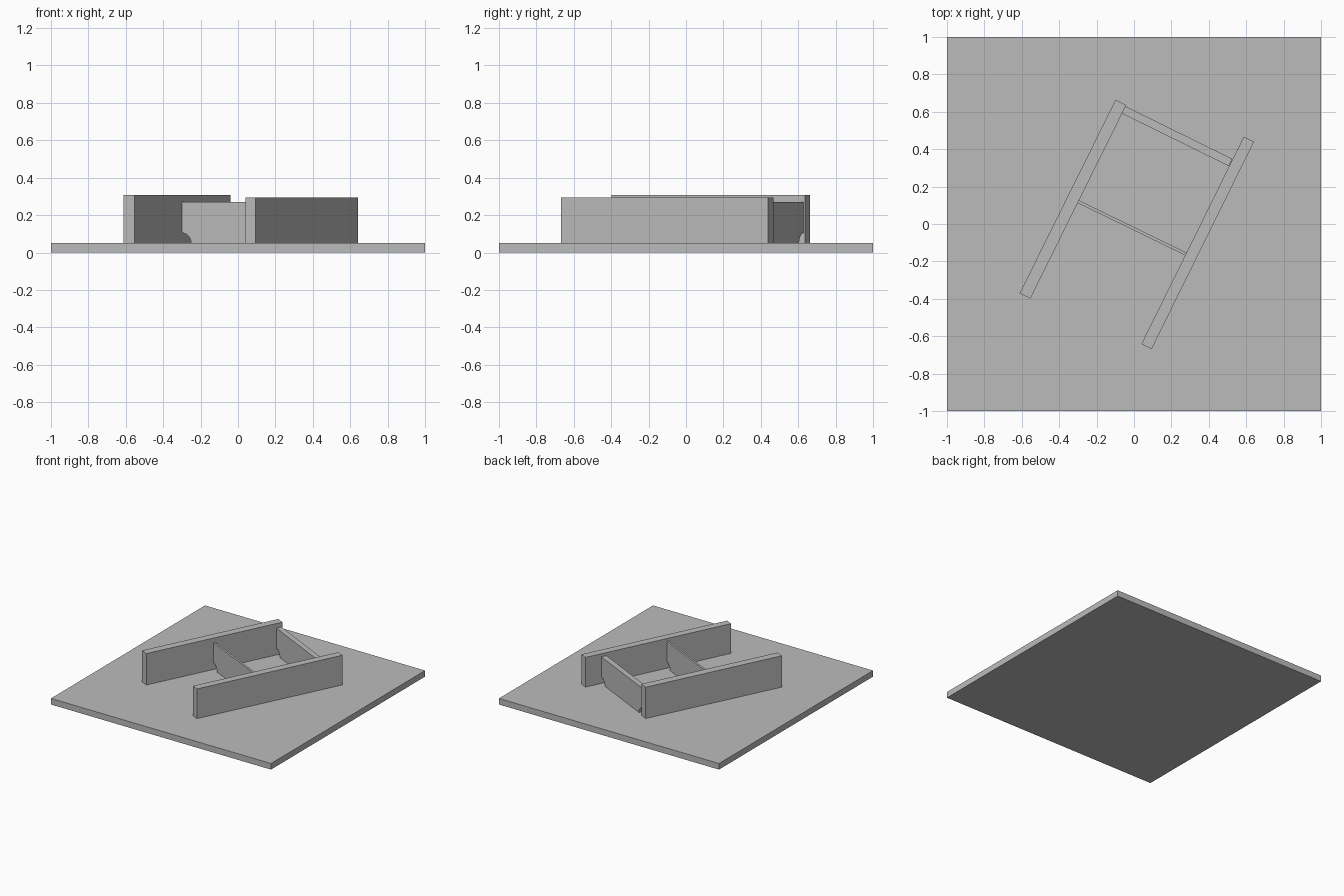
import bpy
import math
from mathutils import Vector, Matrix

cube = bpy.data.objects.get("Cube")
if cube:
    bpy.data.objects.remove(cube, do_unlink=True)

grey = bpy.data.materials.new("plain grey")
grey.use_nodes = True
colour = (0.5, 0.5, 0.5, 1)
grey.diffuse_color = colour
grey.node_tree.nodes["Principled BSDF"].inputs["Base Color"].default_value = colour

BASE_TOP = 0.05
NOTCH = 0.055


def extrude_profile(name, profile, thickness, matrix):
    """Extrude an upright x-z profile evenly about its centre plane."""
    n = len(profile)
    verts = [(x, y, z) for y in (-thickness / 2, thickness / 2) for x, z in profile]
    faces = [tuple(range(n)), tuple(reversed(range(n, 2 * n)))]
    faces += [(i, i + n, (i + 1) % n + n, (i + 1) % n) for i in range(n)]
    mesh = bpy.data.meshes.new(name)
    mesh.from_pydata(verts, [], faces)
    mesh.materials.append(grey)
    obj = bpy.data.objects.new(name, mesh)
    obj.matrix_world = matrix
    bpy.context.collection.objects.link(obj)
    return obj


def wall(name, start, end, thickness, top, notched=False):
    """Upright wall along a centre line, optionally with rounded lower corners."""
    a, b = Vector(start), Vector(end)
    half = (b - a).length / 2
    height = top - BASE_TOP
    right = [(half, 0)]
    if notched:
        steps = [i * math.pi / 16 for i in range(9)]
        right = [(half - NOTCH * math.cos(t), NOTCH * math.sin(t)) for t in steps]
    right.append((half, height))
    left = [(-x, z) for x, z in reversed(right)]
    mid = (a + b) / 2
    angle = math.atan2(b.y - a.y, b.x - a.x)
    place = Matrix.Translation((mid.x, mid.y, BASE_TOP)) @ Matrix.Rotation(angle, 4, "Z")
    return extrude_profile(name, right + left, thickness, place)


# Square ground slab
extrude_profile("base_slab", [(-1, 0), (1, 0), (1, BASE_TOP), (-1, BASE_TOP)], 2, Matrix())

# Long side walls
wall("right_long_wall", (-0.583, -0.385), (-0.07, 0.65), 0.064, 0.308)
wall("left_long_wall", (0.067, -0.655), (0.614, 0.453), 0.061, 0.294)

# Cross walls with rounded openings at the lower corners
wall("back_cross_wall", (-0.055, 0.61), (0.516, 0.329), 0.043, 0.27, True)
wall("middle_cross_wall", (-0.297, 0.119), (0.281, -0.162), 0.016, 0.27, True)
